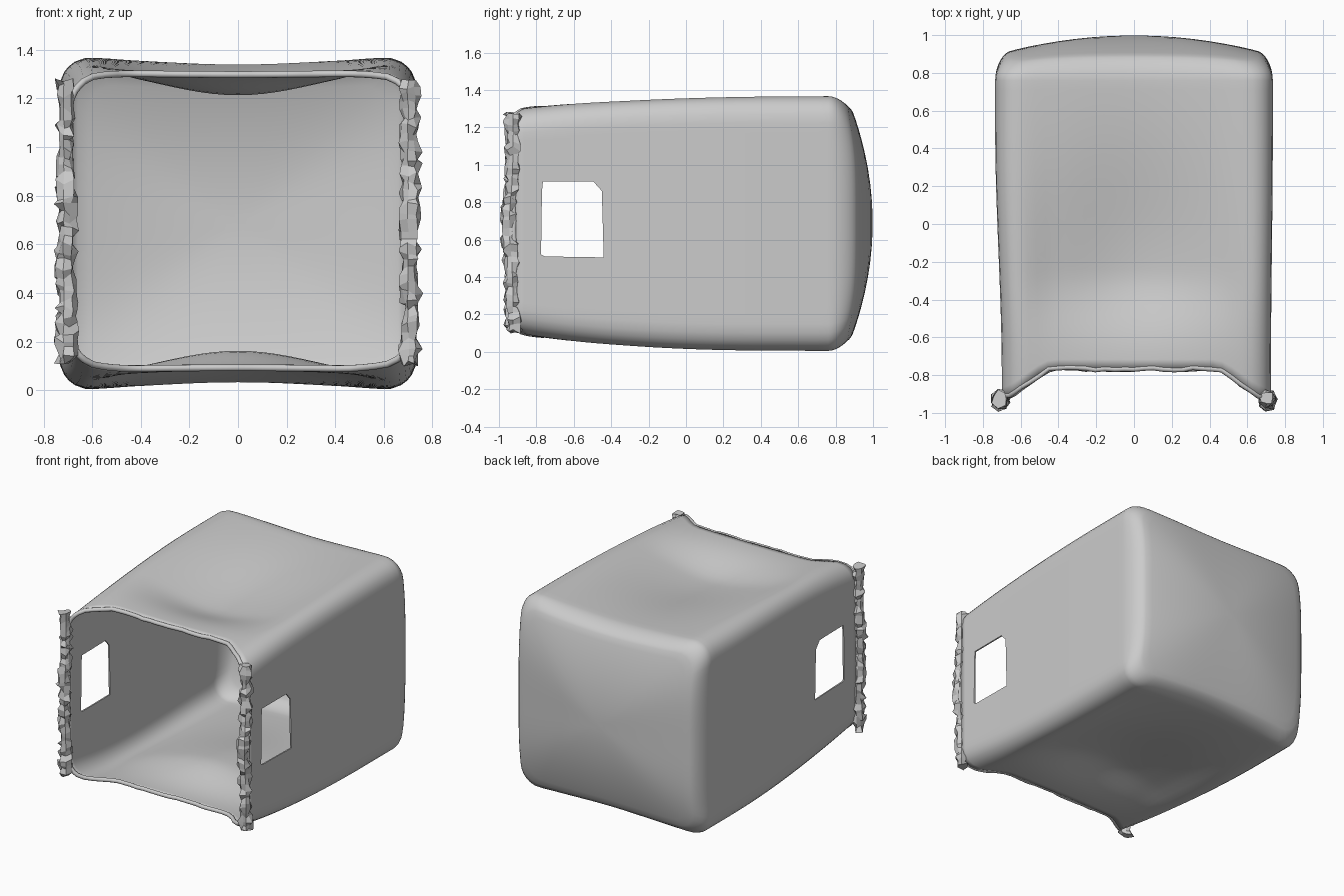
import bpy, bmesh, math, random
from mathutils import Vector

if "Cube" in bpy.data.objects:
    bpy.data.objects.remove(bpy.data.objects["Cube"])

random.seed(4)


def add_object(name, bm, smooth=True):
    bmesh.ops.recalc_face_normals(bm, faces=bm.faces[:])
    mesh = bpy.data.meshes.new(name)
    bm.to_mesh(mesh)
    bm.free()
    mesh.shade_smooth() if smooth else mesh.shade_flat()
    ob = bpy.data.objects.new(name, mesh)
    bpy.context.collection.objects.link(ob)
    return ob


def ease(t):
    t = max(0.0, min(1.0, t))
    return t * t * (3 - 2 * t)


def clamp(v, m):
    return max(-m, min(m, v))


def loft(bm, rings, close_ends=False):
    vs = [[bm.verts.new(p) for p in r] for r in rings]
    for a, b in zip(vs, vs[1:]):
        for i in range(len(a)):
            j = (i + 1) % len(a)
            bm.faces.new((a[i], a[j], b[j], b[i]))
    if close_ends:
        bm.faces.new(vs[0])
        bm.faces.new(vs[-1])
    return vs


# Unit square perimeter, rounded per section
SIDE = 28
square = []
for k in range(4):
    for i in range(SIDE):
        s = -1 + 2 * i / SIDE
        square.append([(s, -1), (1, s), (-s, 1), (-1, -s)][k])


def front_y(x):
    return -0.765 - 0.155 * ease((abs(x) - 0.42) / 0.3)


def body_point(u, v, y, scale=1.0):
    w = 0.735 - (0.035 if u < 0 else 0.01) * ease((0.5 - y) / 1.3) * abs(u)
    t = max(0.0, 0.8 - y) / 1.6
    top = 1.37 - 0.06 * t ** 3
    bot = 0.002 + 0.08 * (max(0.0, 0.5 - y) / 1.3) ** 2.6
    h, r = (top - bot) / 2, 0.13
    px, pz = u * w, v * h
    q = Vector((clamp(px, w - r), clamp(pz, h - r)))
    d = Vector((px, pz)) - q
    p = q + d.normalized() * r
    x, z = p.x * scale, p.y * scale
    # sagging middle of the top and bottom
    g = y + 0.25
    long = math.exp(-0.5 * (g / 0.21) ** 2) if g < 0 else \
        0.15 + 0.85 * math.exp(-0.5 * (g / 0.47) ** 2)
    sag = long * math.exp(-0.5 * (x / 0.34) ** 2) * ease((0.72 - abs(x)) / 0.3)
    z -= 0.13 * sag * (z / h) ** 3
    return Vector((x, y, (top + bot) / 2 + z))


# Domed back panel, blended from the walls
def back_point(u, v, scale, blend=1.0):
    p = body_point(u, v, 0.76, scale)
    dome = 0.998 - math.hypot(0.19 * p.x ** 2, 0.3 * (p.z - 0.69) ** 2)
    p.y = 0.76 + (dome - 0.76) * blend
    return p


# Soft sack body, open at the front
rings = []
for j in range(33):
    t = j / 32
    ring = []
    for u, v in square:
        y0 = front_y(body_point(u, v, -0.8).x)
        ring.append(body_point(u, v, y0 + (0.76 - y0) * t))
    rings.append(ring)
for a in (12, 24, 36, 48, 60, 72, 84):
    a = math.radians(a)
    rings.append([back_point(u, v, 1 - 0.11 * (1 - math.cos(a)), math.sin(a))
                  for u, v in square])
for s in (0.84, 0.76, 0.66, 0.54, 0.42, 0.3, 0.18, 0.07):
    rings.append([back_point(u, v, s) for u, v in square])
bm = bmesh.new()
vs = loft(bm, rings)
bm.faces.new(vs[-1])
body = add_object("sack_body", bm)
solid = body.modifiers.new("cloth", 'SOLIDIFY')
solid.thickness = 0.01
solid.offset = -1

# Handle openings through both side walls
outline = [(-0.775, 0.52), (-0.755, 0.51), (-0.44, 0.505), (-0.45, 0.86),
           (-0.495, 0.91), (-0.765, 0.91), (-0.77, 0.86)]
bm = bmesh.new()
loft(bm, [[(x, y, z) for y, z in outline] for x in (-1, 1)], True)
cutter = add_object("handle_cutter", bm, False)
cutter.hide_render = True
cutter.hide_viewport = True
cut = body.modifiers.new("handles", 'BOOLEAN')
cut.object = cutter
cut.solver = 'EXACT'

# Rolled hem around the mouth
curve = bpy.data.curves.new("mouth_hem", 'CURVE')
curve.dimensions = '3D'
curve.bevel_depth = 0.014
curve.bevel_resolution = 3
sp = curve.splines.new('POLY')
sp.points.add(len(rings[0]) - 1)
for pt, p in zip(sp.points, rings[0]):
    pt.co = (p.x * 0.99, p.y + random.uniform(-0.007, 0.007),
             0.69 + (p.z - 0.69) * 0.985, 1)
sp.use_cyclic_u = True
hem = bpy.data.objects.new("mouth_hem", curve)
bpy.context.collection.objects.link(hem)


# Crumpled gathered edges on the two sides of the mouth
def gathered_edge(name, side):
    bm = bmesh.new()
    n, rs = 36, []
    for i in range(n + 1):
        z = 0.11 + 1.17 * i / n
        mid = math.exp(-((z - 0.68) / 0.2) ** 2)
        ring = []
        for k in range(7):
            a = 2 * math.pi * k / 7
            r = random.uniform(0.02, 0.055)
            ring.append((side * 0.708 + r * math.cos(a),
                         -0.925 - 0.02 * mid + r * math.sin(a),
                         z + random.uniform(-0.014, 0.014)))
        rs.append(ring)
    loft(bm, rs, True)
    add_object(name, bm, False)


gathered_edge("left_gathered_edge", -1)
gathered_edge("right_gathered_edge", 1)
